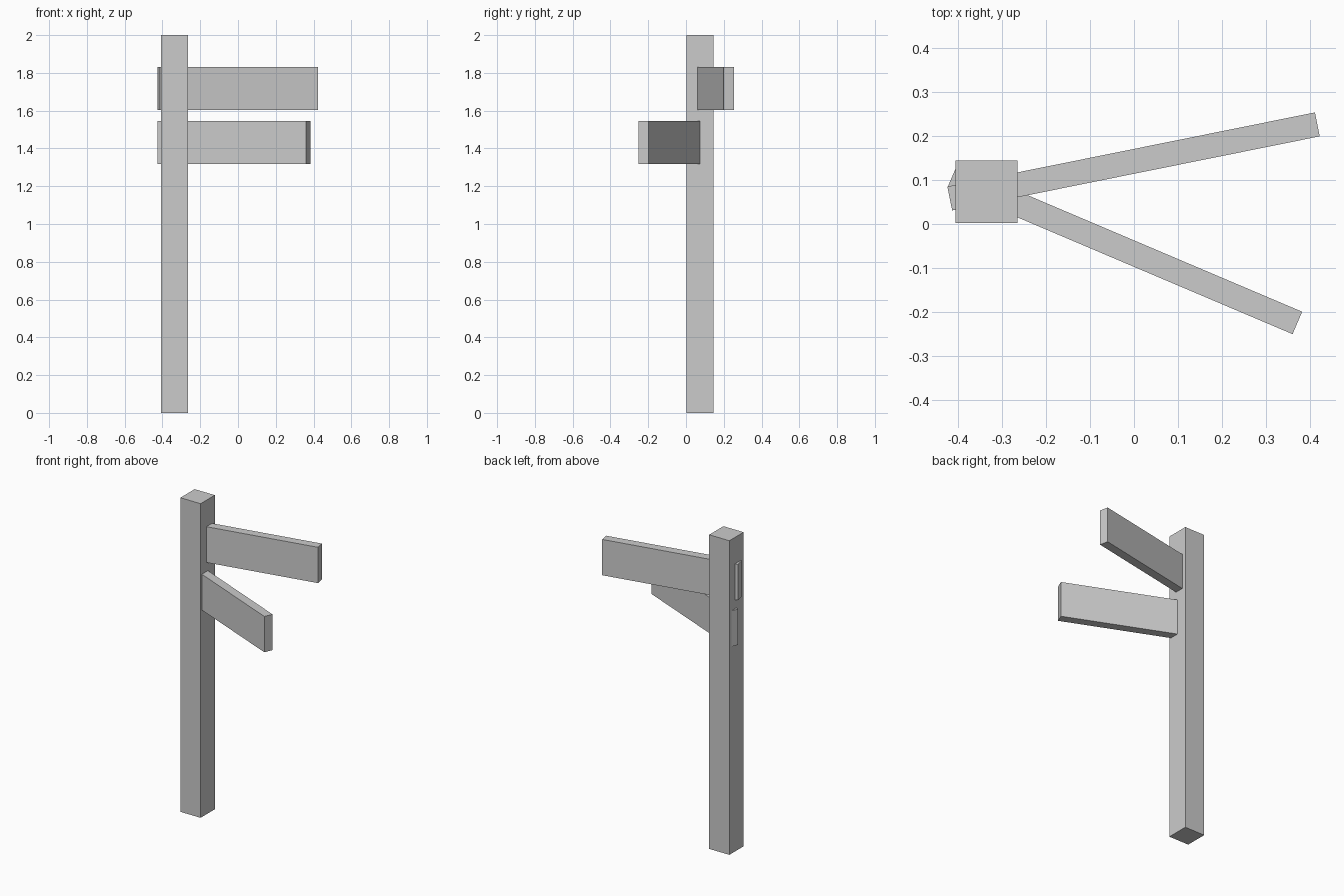
import bpy
from math import radians

if "Cube" in bpy.data.objects:
    bpy.data.objects.remove(bpy.data.objects["Cube"])


def box(name, center, size, angle=0):
    bpy.ops.mesh.primitive_cube_add(size=1, location=center, rotation=(0, 0, radians(angle)))
    obj = bpy.context.object
    obj.name = name
    obj.scale = size
    bpy.ops.object.transform_apply(location=False, rotation=True, scale=True)
    return obj


# Square upright post
box("post", (-0.336, 0.0735, 1.0), (0.142, 0.143, 2.0))

# Two direction boards passing through the post
BOARD = (0.854, 0.0555, 0.228)
box("upper_board", (-0.001, 0.1425, 1.717), BOARD, 11.4)
box("lower_board", (-0.021, -0.0585, 1.432), BOARD, -23.0)
